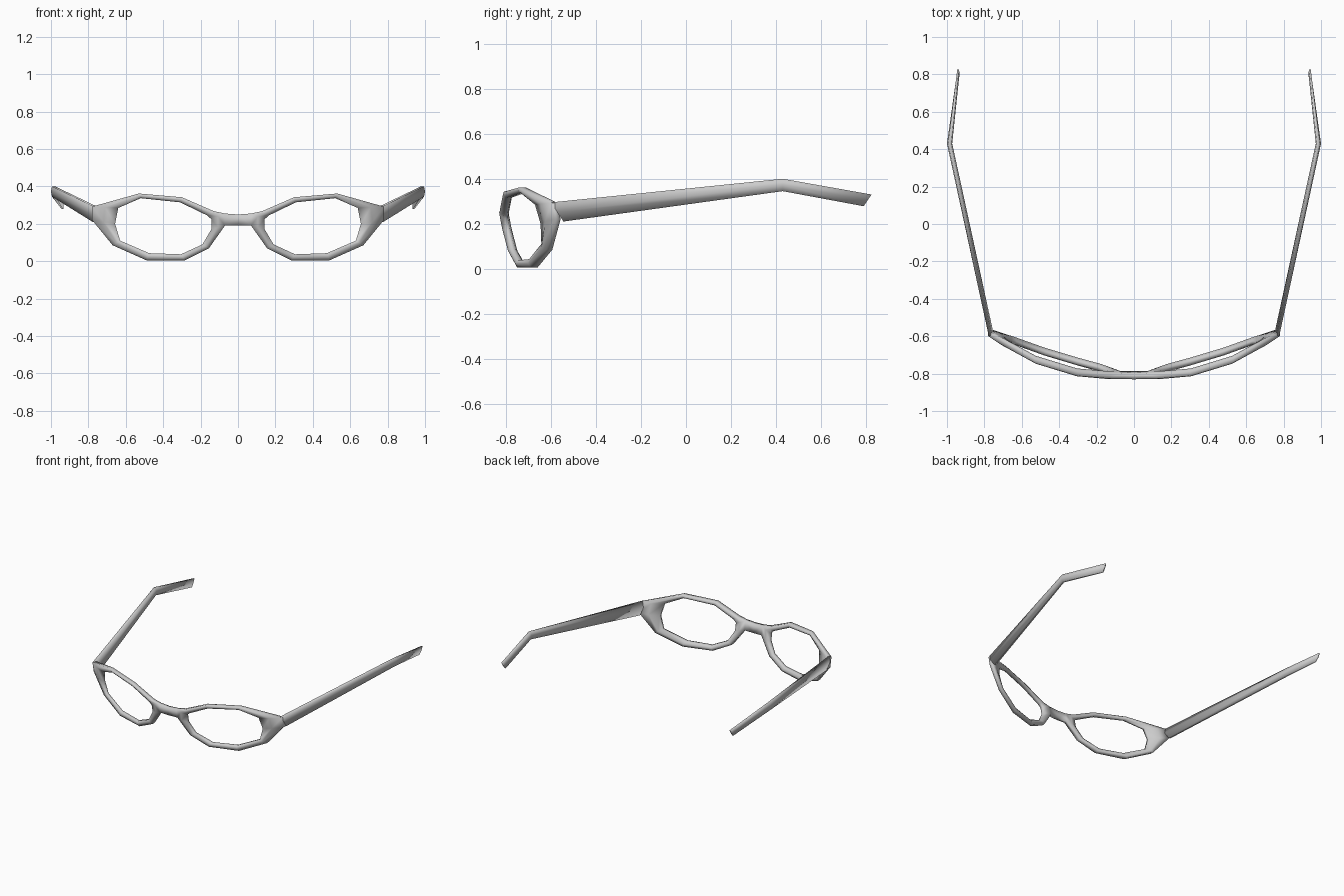
import bpy, bmesh
from mathutils import Vector

cube = bpy.data.objects.get("Cube")
if cube:
    bpy.data.objects.remove(cube, do_unlink=True)

grey = bpy.data.materials.new("frame grey")
grey.use_nodes = True
colour = (0.6, 0.6, 0.6, 1)
grey.diffuse_color = colour
grey.node_tree.nodes["Principled BSDF"].inputs["Base Color"].default_value = colour


def finish(bm, name):
    """Turn one half into a smooth object mirrored across the middle."""
    bmesh.ops.recalc_face_normals(bm, faces=bm.faces[:])
    mesh = bpy.data.meshes.new(name)
    bm.to_mesh(mesh)
    bm.free()
    mesh.materials.append(grey)
    obj = bpy.data.objects.new(name, mesh)
    bpy.context.collection.objects.link(obj)
    for poly in mesh.polygons:
        poly.use_smooth = True
    mirror = obj.modifiers.new("mirror", "MIRROR")
    mirror.merge_threshold = 0.002
    return obj


def wrap(x, z, depth):
    """Place a front outline point on the curved, tilted face of the frame."""
    return Vector((x, -0.805 + 0.39 * x * x - 0.19 * (z - 0.2) + depth, z))


def bridge_sections(bm, a, b, skip=()):
    n = len(a)
    for k in range(n):
        if k not in skip:
            bm.faces.new((a[k], a[(k + 1) % n], b[(k + 1) % n], b[k]))


# Lens rim: matching outer and inner outlines, starting at the bridge top
outer = [(.07, .255), (.13, .268), (.30, .342), (.53, .362), (.78, .292), (.78, .22),
         (.67, .085), (.49, .005), (.285, .005), (.155, .07), (.07, .19)]
inner = [(.143, .225), (.165, .245), (.31, .315), (.52, .337), (.64, .285), (.657, .20),
         (.63, .11), (.475, .043), (.305, .037), (.19, .09), (.143, .17)]
bm = bmesh.new()
rings = []
for (ox, oz), (ix, iz) in zip(outer, inner):
    mx, mz = (ox + ix) / 2, (oz + iz) / 2
    section = [(ox, oz, -.014), (mx, mz, -.021), (ix, iz, -.010),
               (ix, iz, .010), (mx, mz, .021), (ox, oz, .014)]
    rings.append([bm.verts.new(wrap(*p)) for p in section])
for i, ring in enumerate(rings):
    last = i == len(rings) - 1
    # The outer strip beside the nose stays open for the bridge
    bridge_sections(bm, ring, rings[(i + 1) % len(rings)], skip=(5,) if last else ())

# Nose bridge, from the open strip to the middle
top, low = rings[0], rings[-1]
opening = [top[0], top[5], low[5], low[0]]
middle = [bm.verts.new(wrap(0, z, d)) for z, d in
          ((.25, -.016), (.25, .016), (.19, .016), (.19, -.016))]
bridge_sections(bm, opening, middle)
finish(bm, "lens_frame")

# Temple arm: each station is top point, bottom point and half width
stations = [((.768, -.60, .295), (.768, -.545, .21), .014),
            ((.986, .43, .40), (.986, .43, .345), .014),
            ((.941, .825, .33), (.938, .79, .278), .007)]
bm = bmesh.new()
loops = []
for upper, lower, w in stations:
    t, b = Vector(upper), Vector(lower)
    side = Vector((w, 0, 0))
    m = (t + b) / 2
    points = [t + side * .6, m + side, b + side * .6, b - side * .6, m - side, t - side * .6]
    loops.append([bm.verts.new(p) for p in points])
for a, b in zip(loops, loops[1:]):
    bridge_sections(bm, a, b)
bm.faces.new(loops[0])
bm.faces.new(loops[-1])
finish(bm, "temple_arms")
